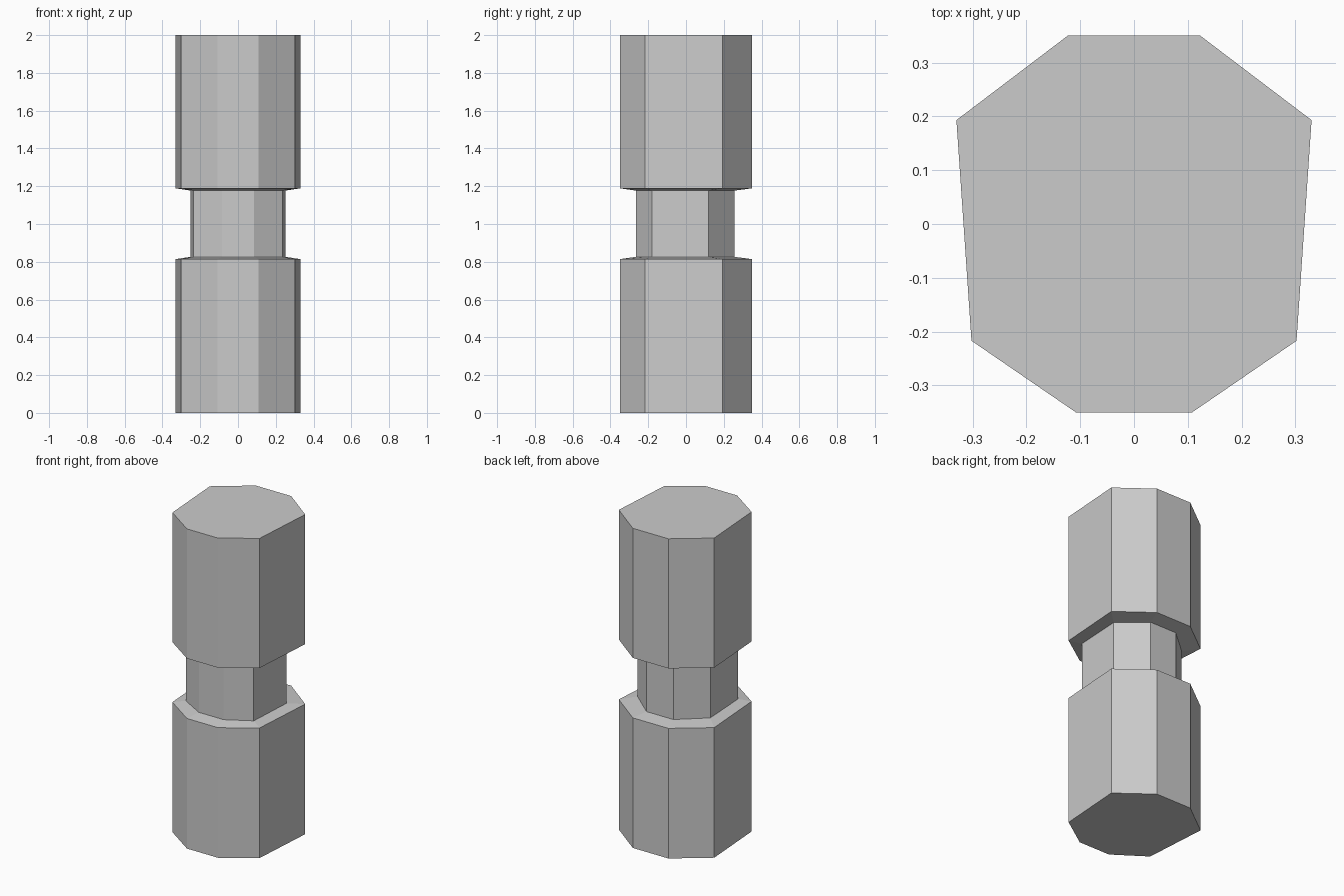
import bpy, bmesh

if "Cube" in bpy.data.objects:
    bpy.data.objects.remove(bpy.data.objects["Cube"])

def mirrored(half):
    """Close a right-hand half outline (front to back) across x = 0."""
    return half + [(-x, y) for x, y in reversed(half)]

# Cross-sections of the wide drums and the narrow neck
drum = mirrored([(0.108, -0.35), (0.302, -0.217), (0.33, 0.193), (0.123, 0.35)])
neck = mirrored([(0.086, -0.265), (0.235, -0.18), (0.252, 0.12), (0.093, 0.258)])

# Stacked rings: lower drum, shoulder, neck, shoulder, upper drum
levels = [(drum, 0.0), (drum, 0.814), (neck, 0.826),
          (neck, 1.177), (drum, 1.189), (drum, 2.0)]

bm = bmesh.new()
rings = [[bm.verts.new((x, y, z)) for x, y in outline] for outline, z in levels]
for low, high in zip(rings, rings[1:]):
    for i in range(len(low)):
        j = (i + 1) % len(low)
        bm.faces.new((low[i], low[j], high[j], high[i]))

# End caps
bm.faces.new(rings[0][::-1])
bm.faces.new(rings[-1])
bmesh.ops.recalc_face_normals(bm, faces=bm.faces)

mesh = bpy.data.meshes.new("grooved_pillar")
bm.to_mesh(mesh)
bm.free()
bpy.context.collection.objects.link(bpy.data.objects.new("grooved_pillar", mesh))
